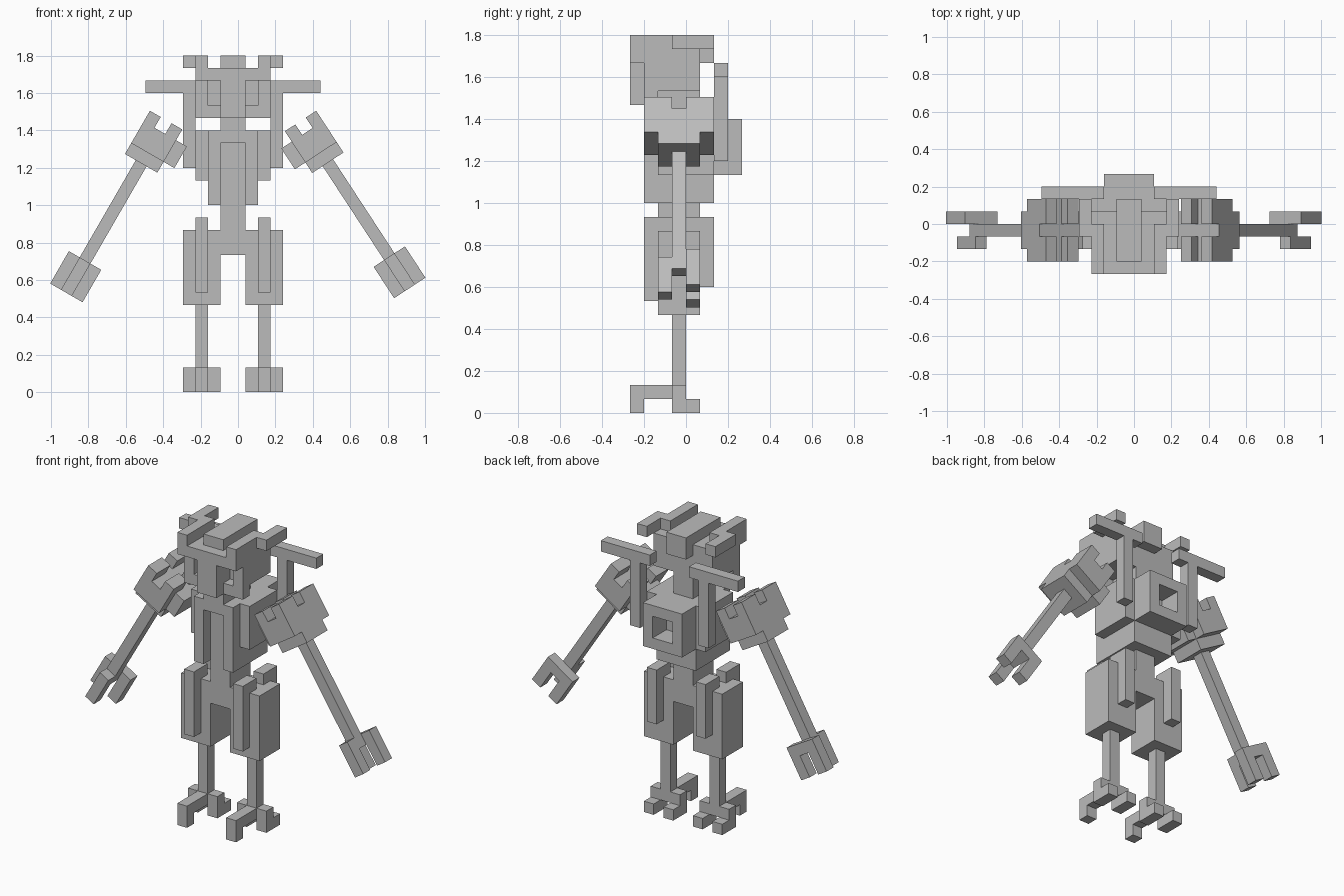
import bpy, bmesh, math
from mathutils import Matrix, Vector

if "Cube" in bpy.data.objects:
    bpy.data.objects.remove(bpy.data.objects["Cube"])

U = 1 / 15            # size of one block
CX = -0.0267          # body centre line

grey = bpy.data.materials.new("plain grey")
grey.diffuse_color = (0.5, 0.5, 0.5, 1)
grey.use_nodes = True
grey.node_tree.nodes["Principled BSDF"].inputs["Base Color"].default_value = grey.diffuse_color


def blocks(name, boxes, matrix=None, mirror=False):
    """One object from boxes (x0,x1,y0,y1,z0,z1) in block units."""
    bm = bmesh.new()
    for b in boxes:
        sides = [b] + ([(-b[1], -b[0]) + tuple(b[2:])] if mirror else [])
        for x0, x1, y0, y1, z0, z1 in sides:
            m = (Matrix.Translation(((x0 + x1) / 2, (y0 + y1) / 2, (z0 + z1) / 2))
                 @ Matrix.Diagonal((x1 - x0, y1 - y0, z1 - z0, 1)))
            bmesh.ops.create_cube(bm, size=1, matrix=m)
    if matrix is None:
        matrix = Matrix.Translation((CX, 0, 0)) @ Matrix.Scale(U, 4)
    bmesh.ops.transform(bm, matrix=matrix, verts=bm.verts)
    bmesh.ops.recalc_face_normals(bm, faces=bm.faces)
    me = bpy.data.meshes.new(name)
    bm.to_mesh(me)
    bm.free()
    me.materials.append(grey)
    ob = bpy.data.objects.new(name, me)
    bpy.context.collection.objects.link(ob)
    return ob


# Head: skull with eye sockets, brim, nose column, jaw
blocks("skull", [(-3, 3, -2, 1, 23, 26), (-3, 3, -3, -2, 25, 26),
                 (-1, 1, -3, -2, 23, 25)])
blocks("cheek", [(2, 3, -3, -2, 23, 25)], mirror=True)
blocks("jaw", [(1, 3, -3, -2, 22, 23)], mirror=True)
blocks("brim", [(-3, 3, -4, -3, 25, 26)])
blocks("nose", [(-1, 1, -4, -3, 22, 25)])
blocks("crest", [(-1, 1, -3, 2, 26, 27), (-1, 1, 1, 2, 25, 26)])
blocks("horns", [(2, 3, -4, 0, 26, 27), (3, 4, -1, 2, 26, 27)], mirror=True)
blocks("neck", [(-1, 1, -3, 1, 21, 23)])

# Torso: core, recessed front channel, side plates, waist
blocks("torso", [(-2, 2, -2, 2, 15, 21), (-1, 1, -3, -2, 20, 21)])
blocks("chest_frame", [(1, 2, -3, -2, 15, 21)], mirror=True)
blocks("chest_side", [(2, 3, -2, 2, 17, 21)], mirror=True)
blocks("waist", [(-1, 1, -2, 1, 11, 15)])

# Back: thruster ring and wings
blocks("back_ring", [(-2, 2, 2, 4, 20, 21), (-2, 2, 2, 4, 17, 18)])
blocks("back_ring_side", [(1, 2, 2, 4, 18, 20)], mirror=True)
blocks("wings", [(2, 7, 2, 3, 24, 25), (3, 4, 2, 3, 18, 24)], mirror=True)

# Legs: thighs, hooked plates, shins, feet
blocks("thighs", [(1, 4, -2, 1, 7, 13)], mirror=True)
blocks("thigh_front_plates", [(2, 3, -3, -1, 13, 14), (2, 3, -3, -2, 8, 13)], mirror=True)
blocks("thigh_back_plates", [(2, 3, 0, 2, 13, 14), (2, 3, 1, 2, 9, 13)], mirror=True)
blocks("shins", [(2, 3, -1, 0, 1, 7)], mirror=True)
blocks("feet", [(2, 3, -4, -1, 1, 2), (2, 3, -4, -3, 0, 1),
                (1, 2, -1, 0, 0, 2), (3, 4, -1, 0, 0, 2),
                (1, 2, 0, 1, 0, 1), (3, 4, 0, 1, 0, 1)], mirror=True)

# Arms: x runs inward from the outer edge, z runs down the arm
shoulder = [(0, 3, -3, 2, 1, 3), (0, 3, -2, 1, 3, 4), (3, 4, -2, 1, 1, 3)]
shoulder += [(x, x + 1, y, y + 2, 0, 1) for x in (0, 2) for y in (-3, 0)]
forearm = [(1, 2, -1, 0, 4, 14)]
hand = [(0, 3, 0, 1, 13, 14), (0, 1, 0, 1, 14, 16), (2, 3, 0, 1, 14, 16),
        (1, 2, -2, -1, 13, 16)]
for side, s, ox, deg in (("left", -1, -0.471, 30), ("right", 1, 0.418, 33.2)):
    a = math.radians(deg)
    across = Vector((-s * math.cos(a), 0, -math.sin(a))) * U
    down = Vector((s * math.sin(a), 0, -math.cos(a))) * U
    m = Matrix.Identity(4)
    m.col[0] = across.to_4d() - Vector((0, 0, 0, 1))
    m.col[1] = (0, U, 0, 0)
    m.col[2] = down.to_4d() - Vector((0, 0, 0, 1))
    m.col[3] = (ox, 0, 1.505, 1)
    for part, boxes in (("shoulder", shoulder), ("forearm", forearm), ("hand", hand)):
        blocks(f"{side}_{part}", boxes, m)
